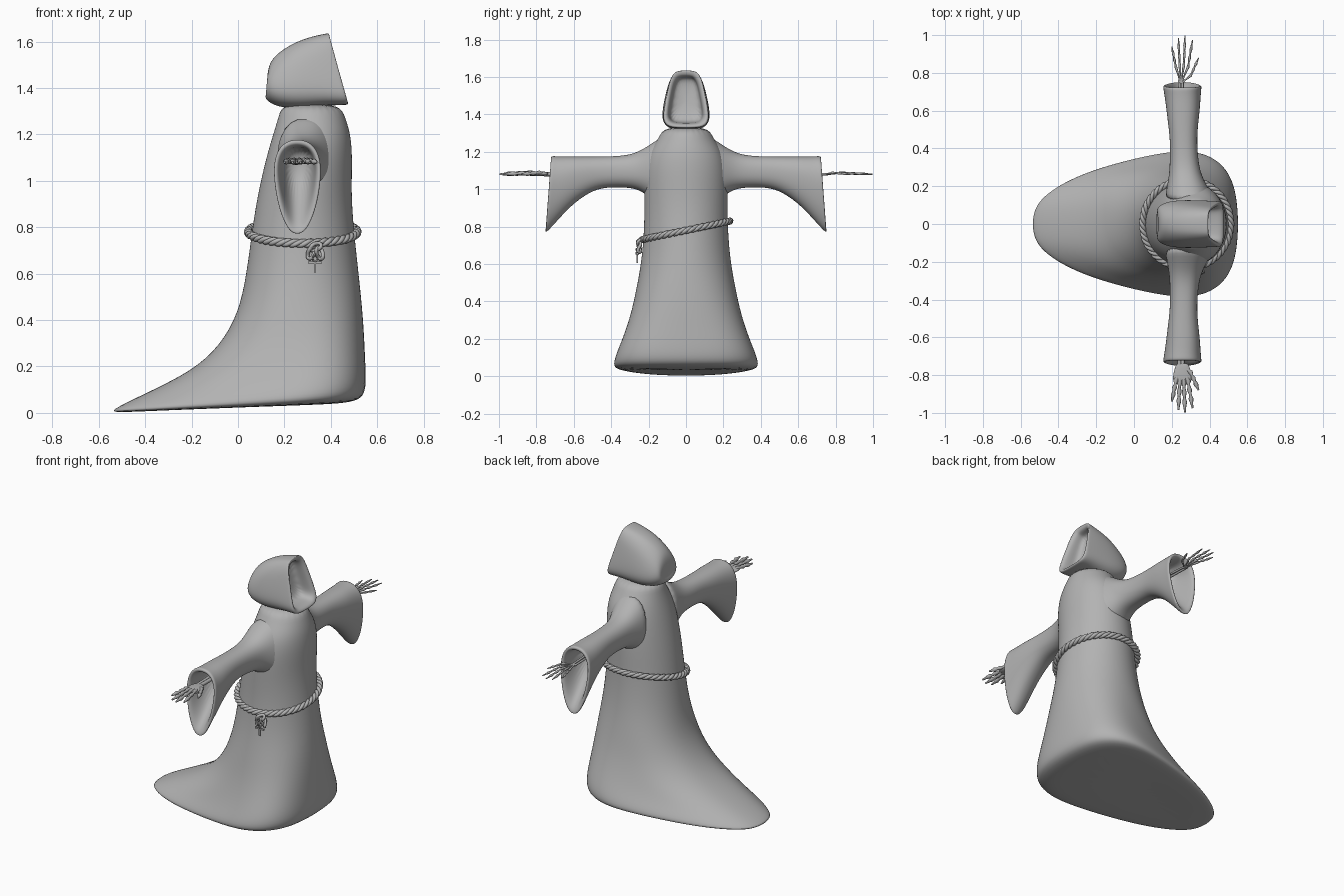
import bpy, bmesh, math
from mathutils import Vector

cube = bpy.data.objects.get("Cube")
if cube:
    bpy.data.objects.remove(cube, do_unlink=True)

grey = bpy.data.materials.new("stone_grey")
grey.use_nodes = True
COLOUR = (0.45, 0.45, 0.45, 1)
grey.diffuse_color = COLOUR
grey.node_tree.nodes["Principled BSDF"].inputs["Base Color"].default_value = COLOUR


def add_object(name, data):
    data.materials.append(grey)
    obj = bpy.data.objects.new(name, data)
    bpy.context.collection.objects.link(obj)
    return obj


def ring(a, b, wa, wb, side, power, count=24):
    """Egg-shaped section from a to b; half width goes from wa to wb."""
    a, b, side = Vector(a), Vector(b), Vector(side)
    pts = []
    for i in range(count):
        t = math.tau * i / count
        u = math.copysign(abs(math.cos(t)) ** (2 / power), math.cos(t))
        v = math.copysign(abs(math.sin(t)) ** (2 / power), math.sin(t))
        pts.append(a.lerp(b, (u + 1) / 2) + side * v * (wa + (wb - wa) * (u + 1) / 2))
    return pts


def loft(name, rings):
    """Skin the sections, cap both ends and smooth the cloth."""
    bm = bmesh.new()
    loops = [[bm.verts.new(p) for p in r] for r in rings]
    n = len(loops[0])
    for lo, hi in zip(loops, loops[1:]):
        for i in range(n):
            j = (i + 1) % n
            bm.faces.new((lo[i], lo[j], hi[j], hi[i]))
    bm.faces.new(loops[0])
    bm.faces.new(loops[-1])
    bmesh.ops.recalc_face_normals(bm, faces=bm.faces)
    for f in bm.faces:
        f.smooth = True
    mesh = bpy.data.meshes.new(name)
    bm.to_mesh(mesh)
    bm.free()
    obj = add_object(name, mesh)
    sub = obj.modifiers.new("smooth_cloth", 'SUBSURF')
    sub.levels = sub.render_levels = 2
    return obj


def tubes(name, paths, radius, cyclic=False, kind='POLY'):
    """Round tubes along paths of (x, y, z, radius factor)."""
    cu = bpy.data.curves.new(name, 'CURVE')
    cu.dimensions = '3D'
    cu.bevel_depth = radius
    cu.bevel_resolution = 2
    cu.use_fill_caps = True
    for path in paths:
        sp = cu.splines.new('POLY')
        sp.points.add(len(path) - 1)
        for p, (x, y, z, r) in zip(sp.points, path):
            p.co = (x, y, z, 1)
            p.radius = r
        sp.use_cyclic_u = cyclic
        sp.use_smooth = True
    return add_object(name, cu)


def box(name, centre, size):
    bm = bmesh.new()
    bmesh.ops.create_cube(bm, size=1)
    for v in bm.verts:
        v.co = Vector([c + k * s for c, k, s in zip(centre, v.co, size)])
    mesh = bpy.data.meshes.new(name)
    bm.to_mesh(mesh)
    bm.free()
    return add_object(name, mesh)


# Robe with trailing hem: back x, back z, front x, front z, back width, front width, squareness
robe = [
    (-.25, .015, .35, .035, .13, .28, 2.5),
    (-.53, 0, .51, .045, .21, .46, 2.7),
    (-.56, .008, .552, .08, .22, .49, 2.7),
    (-.42, .075, .556, .15, .21, .46, 2.7),
    (-.2, .18, .55, .25, .25, .39, 2.5),
    (-.08, .29, .545, .36, .26, .33, 2.3),
    (0, .43, .535, .48, .265, .275, 2.2),
    (.035, .6, .52, .62, .24, .24, 2),
    (.06, .8, .5, .8, .224, .224, 2),
    (.085, .95, .49, .95, .226, .226, 2),
    (.12, 1.1, .495, 1.1, .226, .226, 2),
    (.15, 1.2, .487, 1.2, .2, .2, 2),
    (.175, 1.28, .465, 1.27, .145, .145, 2),
    (.19, 1.335, .44, 1.335, .12, .12, 2),
]
loft("robe", [ring((xb, 0, zb), (xf, 0, zf), wb, wf, (0, 1, 0), p)
              for xb, zb, xf, zf, wb, wf, p in robe])

# Hood from back to rim, then into the hollow: lower x, z, upper x, z, widths
hood = [
    (.125, 1.375, .125, 1.43, .06, .05, 2),
    (.112, 1.355, .13, 1.5, .1, .07, 2),
    (.155, 1.322, .165, 1.548, .14, .08, 2.3),
    (.23, 1.31, .235, 1.593, .15, .09, 2.7),
    (.31, 1.315, .3, 1.618, .148, .09, 3),
    (.39, 1.325, .36, 1.632, .143, .085, 3.5),
    (.455, 1.325, .388, 1.637, .138, .08, 4),
    (.48, 1.328, .394, 1.635, .136, .078, 4),
    (.468, 1.35, .39, 1.607, .108, .06, 4),
    (.42, 1.355, .36, 1.6, .1, .055, 4),
    (.35, 1.36, .32, 1.59, .095, .055, 4),
]
loft("hood", [ring((xl, 0, zl), (xu, 0, zu), wl, wu, (0, 1, 0), p)
              for xl, zl, xu, zu, wl, wu, p in hood])

# Bell sleeve from shoulder to cuff, then into the hollow: centre x, lower y, z, upper y, z, widths
sleeve = [
    (.295, .14, .9, .1, 1.3, .14, .13),
    (.285, .19, .95, .17, 1.255, .12, .11),
    (.272, .25, 1, .25, 1.2, .09, .085),
    (.265, .33, 1.01, .33, 1.178, .075, .075),
    (.262, .45, 1.01, .45, 1.175, .07, .073),
    (.26, .53, .975, .53, 1.175, .075, .085),
    (.26, .61, .915, .6, 1.176, .075, .1),
    (.258, .68, .84, .66, 1.176, .073, .112),
    (.256, .735, .778, .7, 1.178, .07, .122),
    (.256, .755, .763, .722, 1.18, .07, .127),
    (.256, .747, .8, .724, 1.155, .05, .102),
    (.258, .68, .87, .68, 1.145, .05, .09),
    (.26, .56, 1, .56, 1.14, .045, .06),
]
for side, s in (("left", 1), ("right", -1)):
    loft(side + "_sleeve", [ring((x, s * yl, zl), (x, s * yu, zu), wl, wu, (1, 0, 0), 2.3)
                            for x, yl, zl, yu, zu, wl, wu in sleeve])

# Bony hands: knuckle x, knuckle y, tip x, tip y for each digit
digits = [(.222, .83, .2, .94), (.242, .84, .235, .985), (.264, .84, .27, .997),
          (.286, .83, .31, .975), (.3, .785, .342, .88)]
for side, s, thick in (("left", 1, .0055), ("right", -1, .0095)):
    paths = []
    for kx, ky, tx, ty in digits:
        wrist, knuckle, tip = Vector((.248, .745, 1.08)), Vector((kx, ky, 1.088)), Vector((tx, ty, 1.08))
        path = []
        for a, b, steps in ((wrist, knuckle, 2), (knuckle, tip, 6)):
            for i in range(steps):
                p = a.lerp(b, i / steps)
                path.append((p.x, s * p.y, p.z, 1.35 if i % 2 == 0 else .75))
        path.append((tip.x, s * tip.y, tip.z, .5))
        paths.append(path)
    for dx in (-.012, .012):
        paths.append([(.252 + dx, s * .54, 1.085, 1.2), (.248 + dx * .7, s * .76, 1.08, 1.2)])
    tubes(side + "_hand", paths, thick)

palm = [(.735, .03, .008), (.76, .04, .012), (.81, .052, .013), (.84, .046, .011), (.85, .036, .007)]
loft("right_palm", [ring((.256, -y, 1.083 - h), (.256, -y, 1.083 + h), w, w, (1, 0, 0), 2.2)
                    for y, w, h in palm])


# Twisted rope around the waist, tilted to one side
def strand(phase, count=280, turns=15):
    path = []
    for i in range(count):
        t = math.tau * i / count
        q = turns * t + phase
        r = .234 + .009 * math.cos(q)
        y = r * math.sin(t)
        path.append((.279 + r * math.cos(t), y, .78 + .21 * y + .009 * math.sin(q), 1))
    return path


tubes("rope_belt", [strand(math.tau * k / 3) for k in range(3)], .0105, cyclic=True)


# Knot made of small loops, with a hanging charm
def loop(centre, rx, rz, tilt, count=20):
    path = []
    for i in range(count):
        t = math.tau * i / count
        x, z = rx * math.cos(t), rz * math.sin(t)
        path.append((centre[0] + x * math.cos(tilt) - z * math.sin(tilt),
                     centre[1] + .008 * math.sin(2 * t),
                     centre[2] + x * math.sin(tilt) + z * math.cos(tilt), 1))
    return path


tubes("rope_knot", [loop((.335, -.252, .715), .025, .014, .4),
                    loop((.315, -.25, .69), .013, .026, -.3),
                    loop((.352, -.25, .688), .013, .026, .3)], .0085, cyclic=True)
tubes("charm_loop", [loop((.332, -.26, .668), .01, .016, 0)], .0035, cyclic=True)
box("charm_upright", (.332, -.26, .63), (.009, .007, .05))
box("charm_bar", (.332, -.26, .648), (.06, .007, .009))
